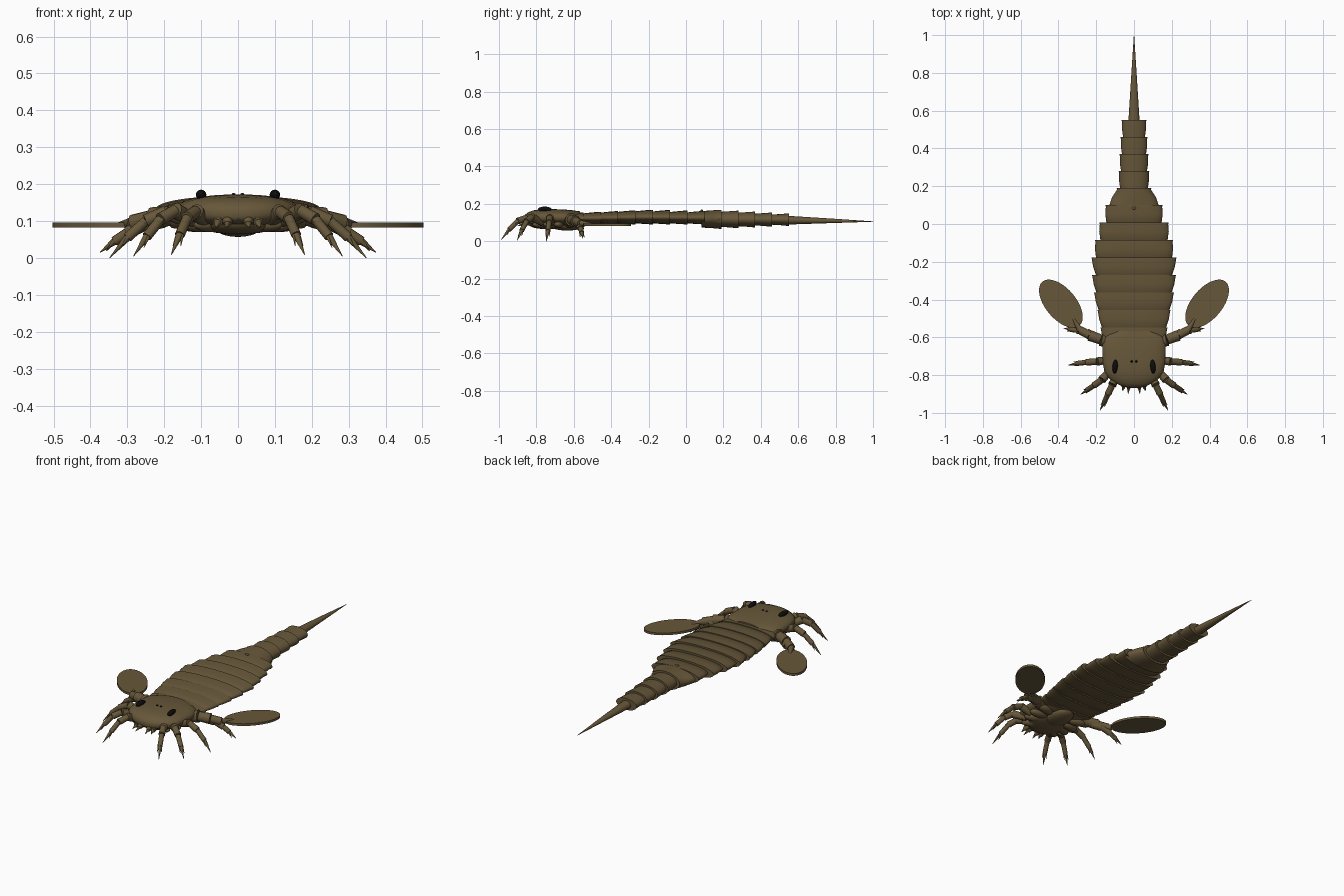
import bpy, bmesh, math
from mathutils import Vector, Matrix

cube = bpy.data.objects.get("Cube")
if cube:
    bpy.data.objects.remove(cube)


def material(name, rgb):
    m = bpy.data.materials.new(name)
    m.use_nodes = True
    m.diffuse_color = (*rgb, 1)
    m.node_tree.nodes["Principled BSDF"].inputs["Base Color"].default_value = (*rgb, 1)
    return m


SHELL = material("brown shell", (0.135, 0.096, 0.042))
BLACK = material("black eye", (0.004, 0.004, 0.004))


def finish(bm, name, mat=SHELL):
    bmesh.ops.recalc_face_normals(bm, faces=bm.faces)
    mesh = bpy.data.meshes.new(name)
    bm.to_mesh(mesh)
    bm.free()
    mesh.materials.append(mat)
    ob = bpy.data.objects.new(name, mesh)
    bpy.context.collection.objects.link(ob)
    bpy.ops.object.select_all(action='DESELECT')
    ob.select_set(True)
    bpy.context.view_layer.objects.active = ob
    bpy.ops.object.shade_smooth_by_angle(angle=math.radians(40))
    return ob


def loft(name, sections, power=1.0, n=40):
    """Skin rounded cross-sections (y, half width, bottom z, top z)."""
    bm = bmesh.new()
    rings = []
    for y, w, lo, hi in sections:
        ring = []
        for i in range(n):
            a = 2 * math.pi * i / n
            c, s = math.cos(a), math.sin(a)
            x = w * math.copysign(abs(c) ** power, c)
            z = (lo + hi) / 2 + (hi - lo) / 2 * math.copysign(abs(s) ** power, s)
            ring.append(bm.verts.new((x, y, z)))
        rings.append(ring)
    for a, b in zip(rings, rings[1:]):
        for i in range(n):
            j = (i + 1) % n
            bm.faces.new((a[i], a[j], b[j], b[i]))
    bm.faces.new(rings[0])
    bm.faces.new(rings[-1])
    return finish(bm, name)


def ellipsoid(name, centre, radii, mat=SHELL, turn=0):
    bm = bmesh.new()
    m = Matrix.Translation(centre) @ Matrix.Rotation(turn, 4, 'Z') @ Matrix.Diagonal((*radii, 1))
    bmesh.ops.create_uvsphere(bm, u_segments=20, v_segments=12, radius=1, matrix=m)
    return finish(bm, name, mat)


def add_cone(bm, a, b, r1, r2):
    a, b = Vector(a), Vector(b)
    d = b - a
    m = Matrix.Translation((a + b) / 2) @ d.to_track_quat('Z', 'Y').to_matrix().to_4x4()
    bmesh.ops.create_cone(bm, cap_ends=True, segments=12, radius1=r1, radius2=r2,
                          depth=d.length, matrix=m)


def limb(name, side, points, radii, spines=True):
    """Jointed limb whose pieces flare toward each joint, with paired spines."""
    bm = bmesh.new()
    pts = [Vector((side * x, y, z)) for x, y, z in points]
    last = len(pts) - 2
    for i, (a, b) in enumerate(zip(pts, pts[1:])):
        if i == last:
            add_cone(bm, a, b, radii[i] * 0.85, 0.0008)
            continue
        add_cone(bm, a, b, radii[i] * 0.85, radii[i + 1] * 1.12)
        if spines and i > 0:
            d = (b - a).normalized()
            across = d.cross(Vector((0, 0, 1))).normalized()
            for s in (-1, 1):
                tip = b + d * 0.026 + across * s * 0.012 - Vector((0, 0, 0.012))
                add_cone(bm, b + across * s * radii[i + 1] * 0.6, tip, 0.005, 0.0005)
    return finish(bm, name)


# Broad overlapping body plates, each flaring at its rear edge
step = 0.0925
front_widths = [0.178, 0.194, 0.212, 0.223, 0.226, 0.207, 0.184, 0.152]
tops = [0.153, 0.157, 0.161, 0.165, 0.168, 0.167, 0.164, 0.162]
for i, (w, top) in enumerate(zip(front_widths, tops)):
    y1 = 0.1 - step * (7 - i)
    y0 = y1 - step
    fw = w - 0.012 if i < 5 else w + 0.006
    loft(f"body_plate_{i + 1}", [
        (y0 - 0.012, fw - 0.03, 0.1, top - 0.016),
        (y0, fw - 0.012, 0.096, top - 0.008),
        (y0 + step * 0.5, (fw + w) / 2 - 0.003, 0.092, top - 0.003),
        (y1 - 0.008, w - 0.003, 0.09, top),
        (y1, w, 0.089, top),
        (y1, w - 0.022, 0.099, top - 0.01)], power=0.9)

# Narrow tail rings
widths = [(0.142, 0.092), (0.077, 0.081), (0.072, 0.077), (0.067, 0.072), (0.061, 0.066)]
for i, (w0, w1) in enumerate(widths):
    y0 = 0.1 + 0.09 * i
    lo, hi = 0.066 + 0.004 * i, 0.168 - 0.005 * i
    loft(f"tail_ring_{i + 1}", [
        (y0 - 0.018, w0 - 0.006, lo + 0.007, hi - 0.007),
        (y0 + 0.04, (w0 + w1) / 2, lo + 0.004, hi - 0.003),
        (y0 + 0.082, w1 - 0.002, lo, hi),
        (y0 + 0.09, w1, lo, hi),
        (y0 + 0.09, w1 - 0.02, lo + 0.015, hi - 0.015)], n=28)

# Tail spike
loft("tail_spike", [(0.52, 0.031, 0.088, 0.136), (0.57, 0.028, 0.09, 0.134),
                    (0.78, 0.015, 0.097, 0.121), (1.0, 0.0008, 0.104, 0.106)], n=20)

# Head shield
loft("head_shield", [
    (-0.867, 0.025, 0.108, 0.13), (-0.86, 0.06, 0.1, 0.142), (-0.843, 0.098, 0.093, 0.155),
    (-0.815, 0.135, 0.087, 0.165), (-0.78, 0.157, 0.084, 0.17), (-0.73, 0.166, 0.083, 0.172),
    (-0.66, 0.168, 0.083, 0.17), (-0.61, 0.166, 0.085, 0.166), (-0.585, 0.14, 0.087, 0.162),
    (-0.567, 0.1, 0.09, 0.16)], power=0.85)

# Underside mouth plate and throat
ellipsoid("mouth_plate", (0, -0.635, 0.085), (0.065, 0.095, 0.028))
ellipsoid("throat", (0, -0.74, 0.09), (0.11, 0.1, 0.026))
ellipsoid("back_spot", (0, 0.084, 0.163), (0.012, 0.007, 0.006))

# Limbs as joint positions on the left side, mirrored to the right
LEGS = {
    "front_leg": [(0.09, -0.8, 0.1), (0.115, -0.852, 0.125), (0.138, -0.9, 0.108),
                  (0.158, -0.945, 0.062), (0.181, -0.988, 0.008)],
    "second_leg": [(0.12, -0.77, 0.1), (0.17, -0.825, 0.128), (0.21, -0.853, 0.105),
                   (0.247, -0.878, 0.058), (0.283, -0.903, 0.005)],
    "third_leg": [(0.13, -0.72, 0.1), (0.195, -0.728, 0.125), (0.25, -0.732, 0.1),
                  (0.3, -0.738, 0.055), (0.348, -0.747, 0.0)],
    "paddle_arm_spine": [(0.2, -0.6, 0.1), (0.25, -0.575, 0.092), (0.3, -0.563, 0.068),
                         (0.335, -0.558, 0.045), (0.374, -0.551, 0.015)],
}
RADII = [0.021, 0.02, 0.016, 0.012]

for label, s in (("left", 1), ("right", -1)):
    for name, pts in LEGS.items():
        limb(f"{label}_{name}", s, pts, RADII)
    for i, (x, y) in enumerate([(0.075, -0.78), (0.1, -0.73), (0.11, -0.68), (0.11, -0.62)]):
        ellipsoid(f"{label}_hip_{i + 1}", (s * x, y, 0.09), (0.055, 0.026, 0.02),
                  turn=s * (-0.7 + 0.3 * i))

    # Swimming paddle on its thick arm
    limb(f"{label}_paddle_arm", s, [(0.11, -0.63, 0.105), (0.175, -0.612, 0.115),
         (0.235, -0.59, 0.108), (0.285, -0.562, 0.095), (0.34, -0.47, 0.089)],
         [0.032, 0.031, 0.026, 0.02], spines=False)
    bm = bmesh.new()
    m = (Matrix.Translation((s * 0.387, -0.422, 0.089))
         @ Matrix.Rotation(s * math.radians(50), 4, 'Z') @ Matrix.Diagonal((0.152, 0.081, 1, 1)))
    bmesh.ops.create_cone(bm, cap_ends=True, segments=40, radius1=1, radius2=1,
                          depth=0.013, matrix=m)
    finish(bm, f"{label}_paddle")

    # Eyes
    ellipsoid(f"{label}_eye", (s * 0.1, -0.755, 0.171), (0.014, 0.037, 0.014), BLACK, s * 0.08)
    ellipsoid(f"{label}_small_eye", (s * 0.012, -0.727, 0.171), (0.006, 0.006, 0.005), BLACK)

    # Short mouth claws and their bases
    ellipsoid(f"{label}_claw_base", (s * 0.028, -0.85, 0.1), (0.015, 0.025, 0.014))
    for i, (x, y) in enumerate([(0.028, -0.9), (0.055, -0.885)]):
        limb(f"{label}_mouth_claw_{i + 1}", s,
             [(x * 0.9, -0.81, 0.098), (x, -0.862, 0.096), (x * 1.1, y, 0.082)],
             [0.013, 0.012], spines=False)
